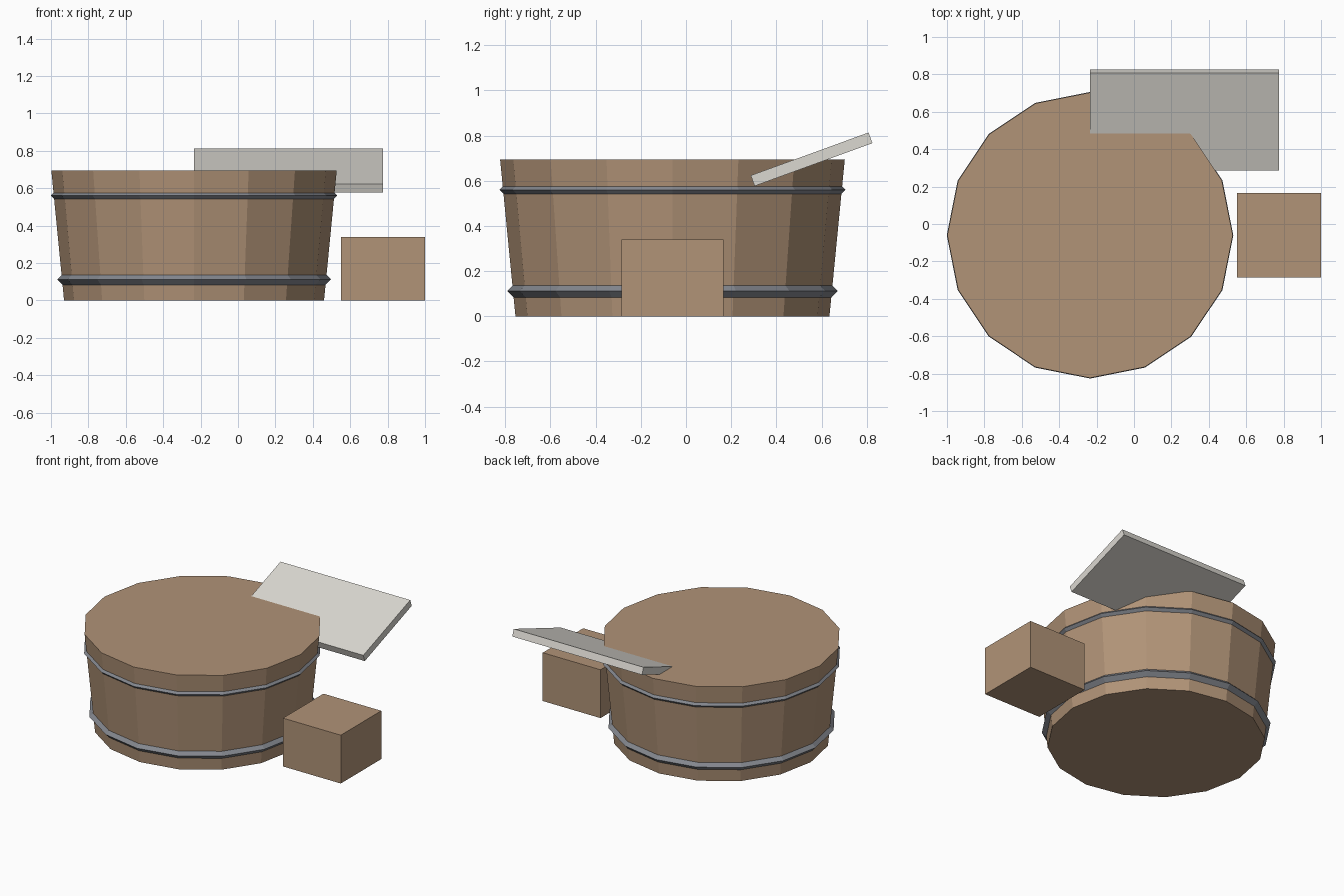
import bpy
import math

if "Cube" in bpy.data.objects:
    bpy.data.objects.remove(bpy.data.objects["Cube"], do_unlink=True)

SIDES = 16
TUB_X, TUB_Y = -0.235, -0.06


def material(name, colour):
    mat = bpy.data.materials.new(name)
    mat.use_nodes = True
    rgba = (*colour, 1.0)
    mat.diffuse_color = rgba
    mat.node_tree.nodes["Principled BSDF"].inputs["Base Color"].default_value = rgba
    return mat


def finish(name, mat):
    obj = bpy.context.object
    obj.name = name
    obj.data.materials.append(mat)
    return obj


def block(name, mat, centre, size, tilt=0.0):
    bpy.ops.mesh.primitive_cube_add(size=1, location=centre, rotation=(tilt, 0, 0))
    obj = finish(name, mat)
    obj.scale = size
    return obj


def hoop(name, mat, z, outer, thickness=0.03):
    # Diamond section ring, partly sunk into the staves
    bpy.ops.mesh.primitive_torus_add(
        major_segments=SIDES, minor_segments=4, major_radius=outer - thickness,
        minor_radius=thickness, location=(TUB_X, TUB_Y, z))
    return finish(name, mat)


wood = material("brown wood", (0.44, 0.293, 0.186))
metal = material("grey metal", (0.23, 0.243, 0.272))
stone = material("pale board", (0.71, 0.69, 0.64))

# Tapered tub; the quarter turn puts corners on both axes
height = 0.695
bpy.ops.mesh.primitive_cone_add(
    vertices=SIDES, radius1=0.695, radius2=0.763, depth=height,
    location=(TUB_X, TUB_Y, height / 2), rotation=(0, 0, math.pi / 2))
finish("tub", wood)

# Metal hoops
hoop("lower_hoop", metal, 0.112, 0.732)
hoop("upper_hoop", metal, 0.56, 0.766)

# Step beside the tub
block("step", wood, (0.775, -0.06, 0.17), (0.45, 0.45, 0.34))

# Board leaning through the back of the rim
block("tilted_board", stone, (0.27, 0.556, 0.695), (1.01, 0.555, 0.05), math.radians(20))
